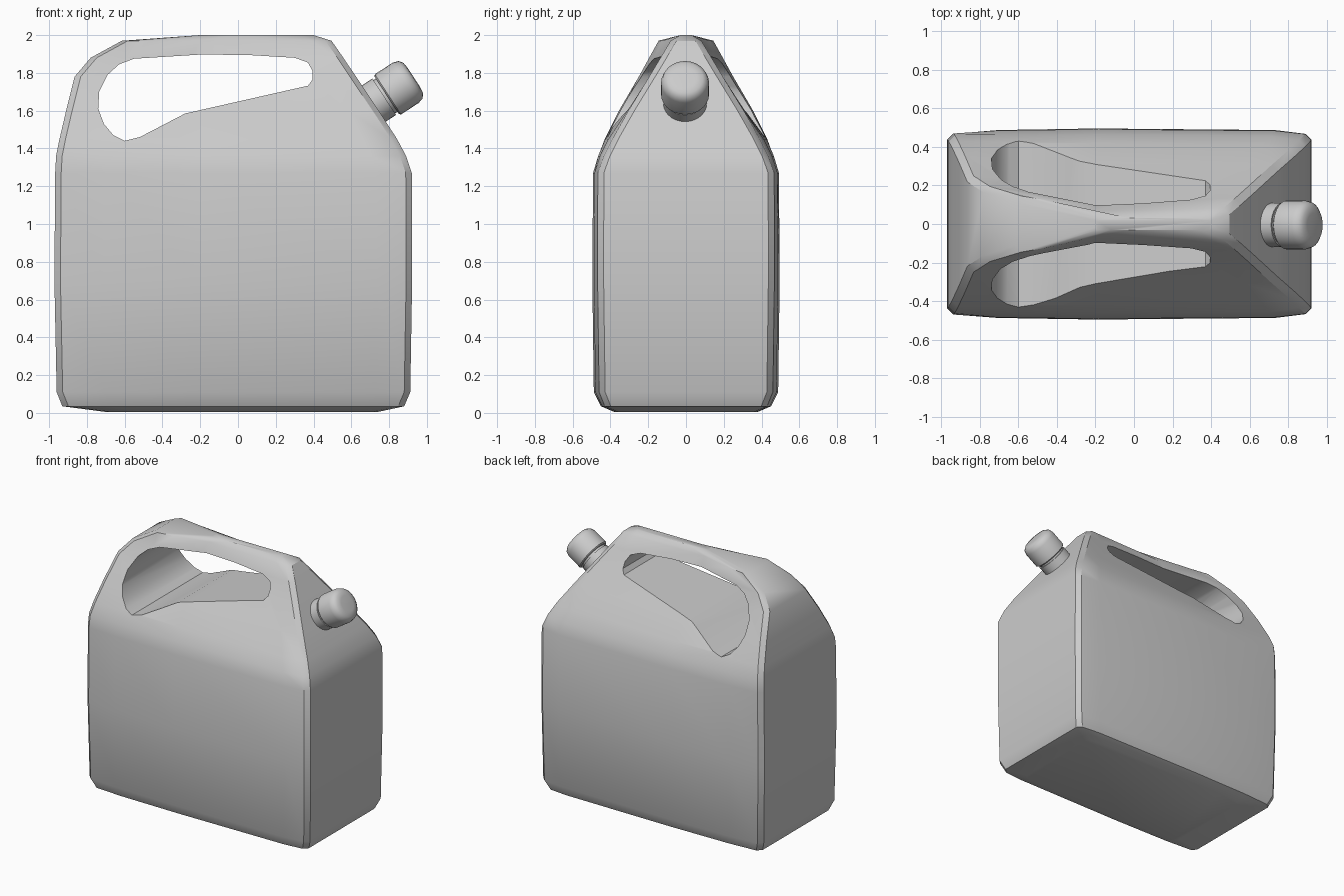
import bpy, bmesh, math
from mathutils import Vector, Matrix

if "Cube" in bpy.data.objects:
    bpy.data.objects.remove(bpy.data.objects["Cube"])


def make_object(name, bm):
    bmesh.ops.recalc_face_normals(bm, faces=bm.faces)
    mesh = bpy.data.meshes.new(name)
    bm.to_mesh(mesh)
    bm.free()
    obj = bpy.data.objects.new(name, mesh)
    bpy.context.collection.objects.link(obj)
    return obj


def loft(name, rings):
    """Skin a stack of equal-length closed rings and cap both ends."""
    bm = bmesh.new()
    rows = [[bm.verts.new(p) for p in ring] for ring in rings]
    n = len(rows[0])
    for a, b in zip(rows, rows[1:]):
        for i in range(n):
            j = (i + 1) % n
            bm.faces.new((a[i], a[j], b[j], b[i]))
    bm.faces.new(rows[0])
    bm.faces.new(rows[-1])
    return make_object(name, bm)


def select_only(obj):
    bpy.ops.object.select_all(action='DESELECT')
    obj.select_set(True)
    bpy.context.view_layer.objects.active = obj


def smooth(obj, degrees):
    select_only(obj)
    bpy.ops.object.shade_smooth_by_angle(angle=math.radians(degrees))


def body_ring(z, xl, xr, yl, ym, yr):
    """Chamfered rectangle whose half width differs at left, middle and right."""
    w = xr - xl
    f = 0.7 if ym >= yl else 0.25
    cl, cr = min(0.032, yl * 0.4), min(0.032, yr * 0.4)
    half = [(xl, yl - cl), (xl + cl, yl),
            (xl + 0.14 * w, yl + f * (ym - yl)),
            (max(-0.2, xl + 0.3 * w), ym),
            (xr - 0.1 * w, yr + 0.7 * (ym - yr) if ym >= yr else yr + 0.1 * (ym - yr)),
            (xr - cr, yr), (xr, yr - cr)]
    return [(x, y, z) for x, y in half] + [(x, -y, z) for x, y in reversed(half)]


# Can body: z, left x, right x, half widths at left / middle / right
levels = [
    (0.005, -0.70, 0.74, 0.36, 0.38, 0.36),
    (0.035, -0.93, 0.88, 0.43, 0.45, 0.43),
    (0.11, -0.96, 0.912, 0.46, 0.488, 0.46),
    (0.70, -0.972, 0.922, 0.468, 0.496, 0.468),
    (1.27, -0.968, 0.92, 0.47, 0.492, 0.467),
    (1.36, -0.963, 0.89, 0.463, 0.465, 0.435),
    (1.45, -0.945, 0.842, 0.43, 0.42, 0.39),
    (1.60, -0.91, 0.745, 0.355, 0.312, 0.305),
    (1.78, -0.865, 0.625, 0.25, 0.18, 0.195),
    (1.88, -0.78, 0.558, 0.195, 0.105, 0.135),
    (1.97, -0.615, 0.495, 0.145, 0.065, 0.082),
    (2.00, -0.20, 0.40, 0.03, 0.03, 0.03),
]
body = loft("can_body", [body_ring(*lv) for lv in levels])

# Handle opening cut straight through the shoulders
hole = [(-0.55, 1.875), (-0.2, 1.897), (0.05, 1.895), (0.3, 1.88), (0.37, 1.855),
        (0.395, 1.81), (0.395, 1.765), (0.37, 1.732), (-0.28, 1.585), (-0.52, 1.46),
        (-0.6, 1.44), (-0.66, 1.47), (-0.71, 1.53), (-0.74, 1.61), (-0.735, 1.7),
        (-0.69, 1.79), (-0.63, 1.845)]
cutter = loft("handle_cutter", [[(x, y, z) for x, z in hole] for y in (-0.7, 0.7)])
cutter.hide_render = True
cut = body.modifiers.new("handle_opening", 'BOOLEAN')
cut.operation = 'DIFFERENCE'
cut.solver = 'EXACT'
cut.object = cutter
select_only(body)
bpy.ops.object.modifier_apply(modifier=cut.name)
bpy.data.objects.remove(cutter)
smooth(body, 32)

# Neck and screw cap, turned about an axis square to the sloping shoulder
tilt = Matrix.Translation((0.787, -0.005, 1.682)) @ Matrix.Rotation(math.radians(57), 4, 'Y')


def turned(name, profile, sides=28):
    rings = []
    for r, h in profile:
        angles = [2 * math.pi * i / sides for i in range(sides)]
        rings.append([tilt @ Vector((r * math.cos(a), r * math.sin(a), h)) for a in angles])
    obj = loft(name, rings)
    smooth(obj, 40)


turned("neck", [(0.115, -0.12), (0.115, -0.015), (0.105, -0.015), (0.105, 0.02)])
turned("screw_cap", [(0.118, 0.0), (0.127, 0.008), (0.127, 0.12), (0.118, 0.15),
                     (0.095, 0.168), (0.06, 0.172)])
